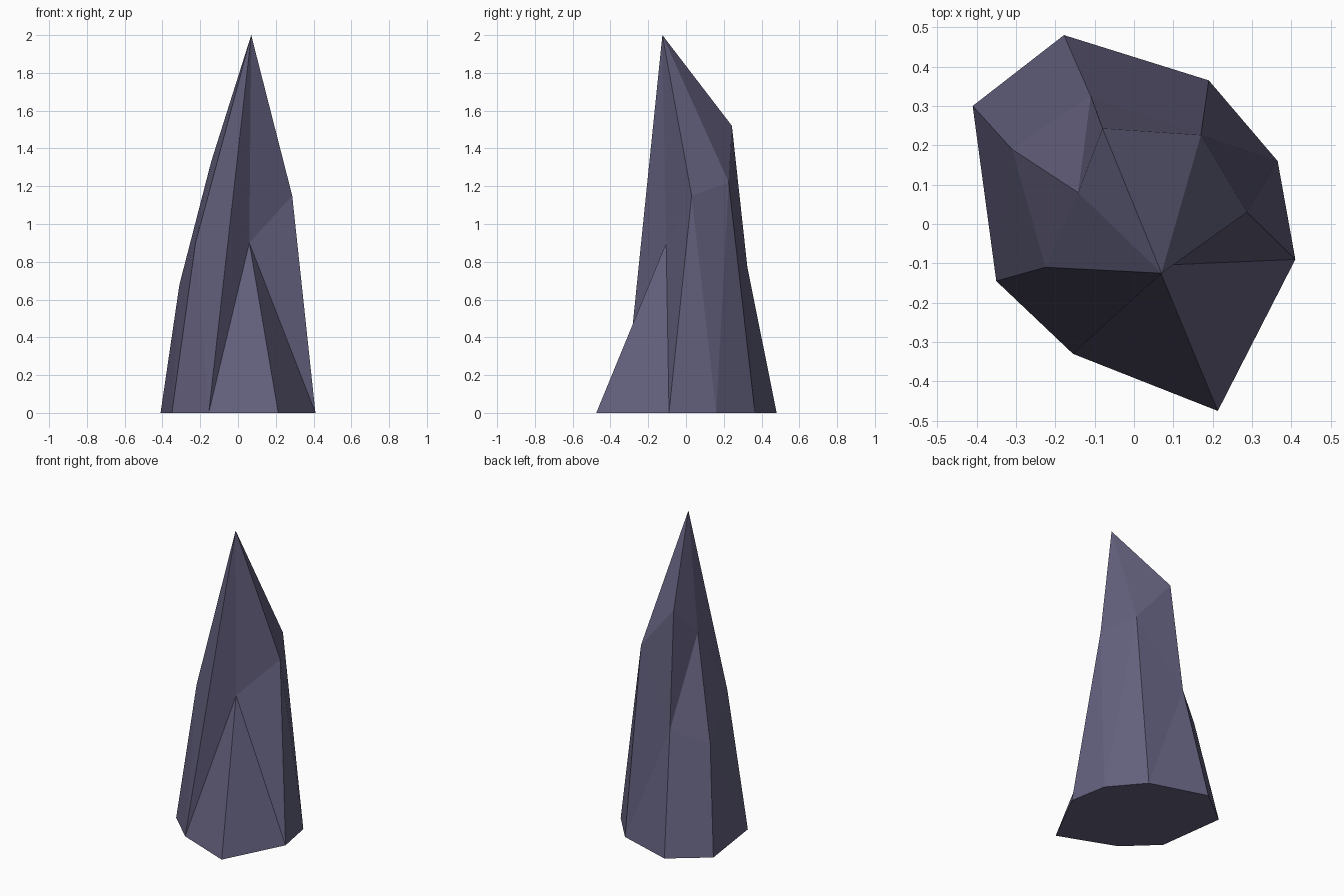
import bpy, bmesh

if "Cube" in bpy.data.objects:
    bpy.data.objects.remove(bpy.data.objects["Cube"])

# Material: dusky violet-grey stone
stone = bpy.data.materials.new("violet_grey_stone")
stone.diffuse_color = (0.125, 0.117, 0.205, 1)
stone.use_nodes = True
stone.node_tree.nodes["Principled BSDF"].inputs["Base Color"].default_value = stone.diffuse_color

bm = bmesh.new()

# Footprint: eight-sided base outline, counter-clockwise, letters a-h
outline = [(0.41, -0.09), (0.365, 0.16), (0.19, 0.365), (-0.178, 0.48),
           (-0.41, 0.30), (-0.35, -0.145), (-0.155, -0.33), (0.213, -0.475)]
v = {k: bm.verts.new((x, y, 0)) for k, (x, y) in zip("abcdefgh", outline)}

# Chipped corners at their own heights, and the tip (T)
corners = {"M": (0.06, -0.105, 0.90),   # front notch
           "B": (0.287, 0.03, 1.15),    # right
           "C": (0.17, 0.226, 1.22),    # back right
           "D": (-0.11, 0.325, 0.77),   # back left
           "Q": (-0.08, 0.243, 1.52),   # back shoulder
           "R": (-0.142, 0.08, 1.33),   # left shoulder
           "E": (-0.31, 0.19, 0.68),    # left
           "F": (-0.225, -0.11, 0.90),  # front left
           "T": (0.07, -0.125, 2.0)}
v.update({k: bm.verts.new(p) for k, p in corners.items()})

# Facets: lower walls, then chips, then the tip planes, then the underside
walls = "abB bcC bCB cdD cDC DQC deD eED efE fFE fgF gTF ghM haM aBM"
chips = "DER DRQ ERF"
tip = "TMB TBC TCQ TQR TRF gMT"
for f in (walls + " " + chips + " " + tip + " hgfedcba").split():
    bm.faces.new([v[k] for k in f])
bmesh.ops.recalc_face_normals(bm, faces=bm.faces)

mesh = bpy.data.meshes.new("rock_spire")
bm.to_mesh(mesh)
bm.free()
mesh.materials.append(stone)
spire = bpy.data.objects.new("rock_spire", mesh)
bpy.context.collection.objects.link(spire)
